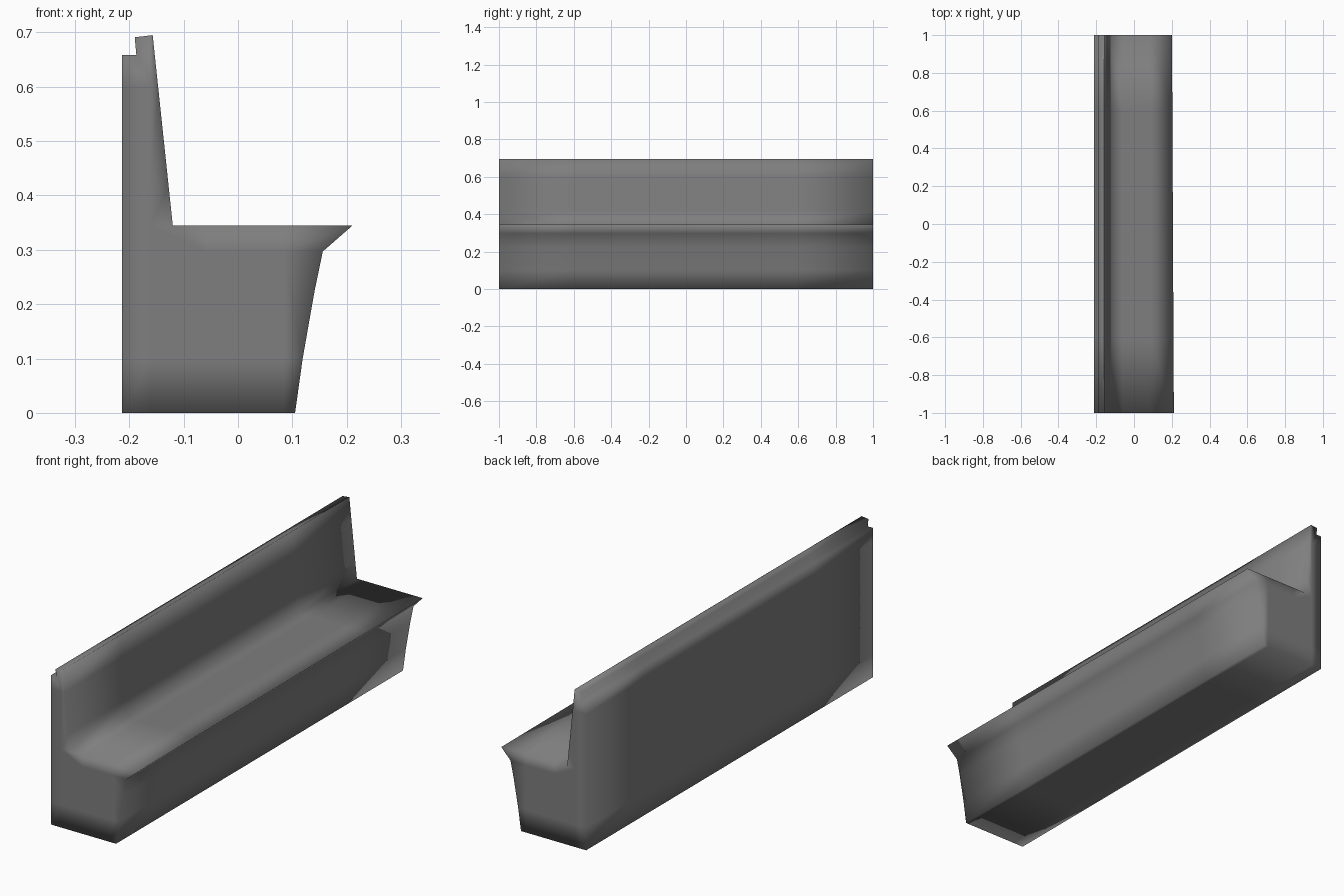
import bpy
import bmesh

cube = bpy.data.objects.get("Cube")
if cube:
    bpy.data.objects.remove(cube, do_unlink=True)

LENGTH = 2.0

# Side profile of the bench (x, z), counter-clockwise from the rear foot
PROFILE = [
    (-0.213, 0), (0.105, 0), (0.119, 0.1), (0.141, 0.225), (0.156, 0.297),
    (0.211, 0.345), (-0.12, 0.345), (-0.157, 0.695), (-0.19, 0.691),
    (-0.187, 0.658), (-0.213, 0.658),
]

# Upholstery grey
grey = bpy.data.materials.new("bench_grey")
grey.use_nodes = True
colour = (0.21, 0.21, 0.21, 1)
grey.diffuse_color = colour
grey.node_tree.nodes["Principled BSDF"].inputs["Base Color"].default_value = colour

# Extrude the profile along the length
bm = bmesh.new()
end = bm.faces.new([bm.verts.new((x, -LENGTH / 2, z)) for x, z in PROFILE])
extruded = bmesh.ops.extrude_face_region(bm, geom=[end], use_keep_orig=True)
far_verts = [g for g in extruded["geom"] if isinstance(g, bmesh.types.BMVert)]
bmesh.ops.translate(bm, verts=far_verts, vec=(0, LENGTH, 0))

# The seat lip narrows slightly towards the far end
max(far_verts, key=lambda v: v.co.x).co.x -= 0.01

# Support loops that shape the soft shading
def cut(axis, position):
    origin, normal = [0, 0, 0], [0, 0, 0]
    origin[axis], normal[axis] = position, 1
    bmesh.ops.bisect_plane(bm, geom=bm.verts[:] + bm.edges[:] + bm.faces[:],
                           plane_co=origin, plane_no=normal, dist=0.0005)

for axis, places in ((1, (-0.6, 0.6)), (2, (0.1, 0.297, 0.345, 0.42, 0.6)), (0, (-0.16, -0.06, 0.085))):
    for place in places:
        cut(axis, place)

bmesh.ops.recalc_face_normals(bm, faces=bm.faces)
for face in bm.faces:
    face.smooth = True

mesh = bpy.data.meshes.new("bench")
bm.to_mesh(mesh)
bm.free()
mesh.materials.append(grey)
bench = bpy.data.objects.new("bench", mesh)
bpy.context.collection.objects.link(bench)
